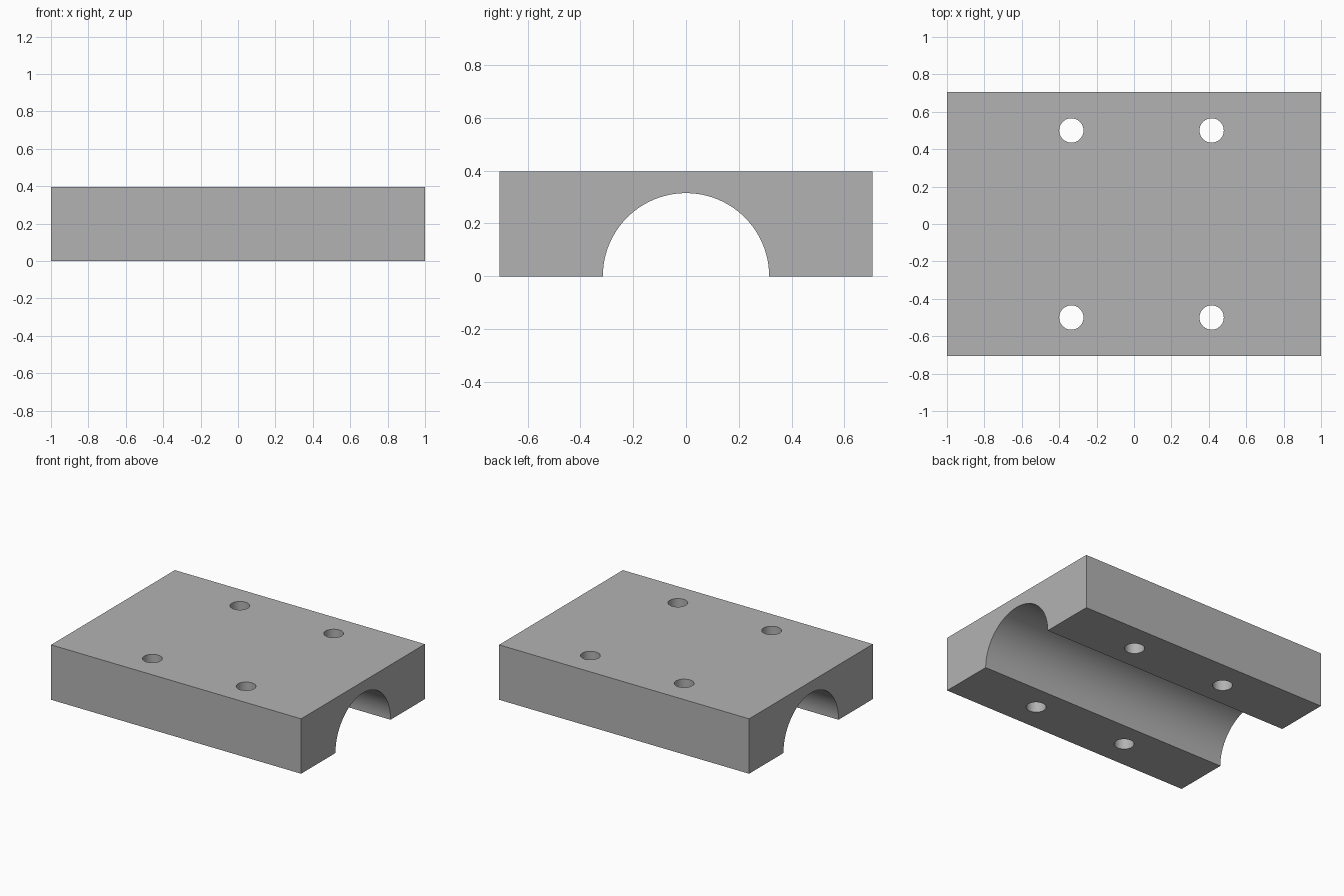
import bpy
import bmesh
import math
from mathutils import Matrix

cube = bpy.data.objects.get("Cube")
if cube:
    bpy.data.objects.remove(cube, do_unlink=True)

LENGTH, WIDTH, HEIGHT = 2.0, 1.414, 0.397
GROOVE_RADIUS, HOLE_RADIUS = 0.315, 0.065

grey = bpy.data.materials.new("plain_grey")
grey.use_nodes = True
colour = (0.45, 0.45, 0.45, 1)
grey.diffuse_color = colour
grey.node_tree.nodes["Principled BSDF"].inputs["Base Color"].default_value = colour


def make_object(name, bm):
    mesh = bpy.data.meshes.new(name)
    bmesh.ops.recalc_face_normals(bm, faces=bm.faces)
    bm.to_mesh(mesh)
    bm.free()
    mesh.materials.append(grey)
    obj = bpy.data.objects.new(name, mesh)
    bpy.context.collection.objects.link(obj)
    return obj


# Block with a half-round groove: side profile extruded along x
profile = [(WIDTH / 2, 0), (WIDTH / 2, HEIGHT), (-WIDTH / 2, HEIGHT), (-WIDTH / 2, 0)]
steps = 48
for i in range(steps + 1):
    a = math.pi * (1 - i / steps)
    profile.append((GROOVE_RADIUS * math.cos(a), GROOVE_RADIUS * math.sin(a)))
bm = bmesh.new()
face = bm.faces.new([bm.verts.new((-LENGTH / 2, y, z)) for y, z in profile])
side = bmesh.ops.extrude_face_region(bm, geom=[face])
moved = [v for v in side["geom"] if isinstance(v, bmesh.types.BMVert)]
bmesh.ops.translate(bm, vec=(LENGTH, 0, 0), verts=moved)
block = make_object("clamp_block", bm)

# Four vertical bolt holes
bm = bmesh.new()
for x in (-0.335, 0.415):
    for y in (-0.5, 0.5):
        bmesh.ops.create_cone(bm, cap_ends=True, segments=48, radius1=HOLE_RADIUS,
                              radius2=HOLE_RADIUS, depth=1,
                              matrix=Matrix.Translation((x, y, HEIGHT / 2)))
cutter = make_object("bolt_hole_cutter", bm)
cutter.hide_render = True
cutter.hide_set(True)

cut = block.modifiers.new("bolt_holes", "BOOLEAN")
cut.operation = "DIFFERENCE"
cut.solver = "EXACT"
cut.object = cutter

# Apply the cut, remove the cutter, smooth the curved walls
bpy.ops.object.select_all(action="DESELECT")
block.select_set(True)
bpy.context.view_layer.objects.active = block
bpy.ops.object.modifier_apply(modifier=cut.name)
bpy.data.objects.remove(cutter, do_unlink=True)
bpy.ops.object.shade_smooth_by_angle(angle=math.radians(30))
